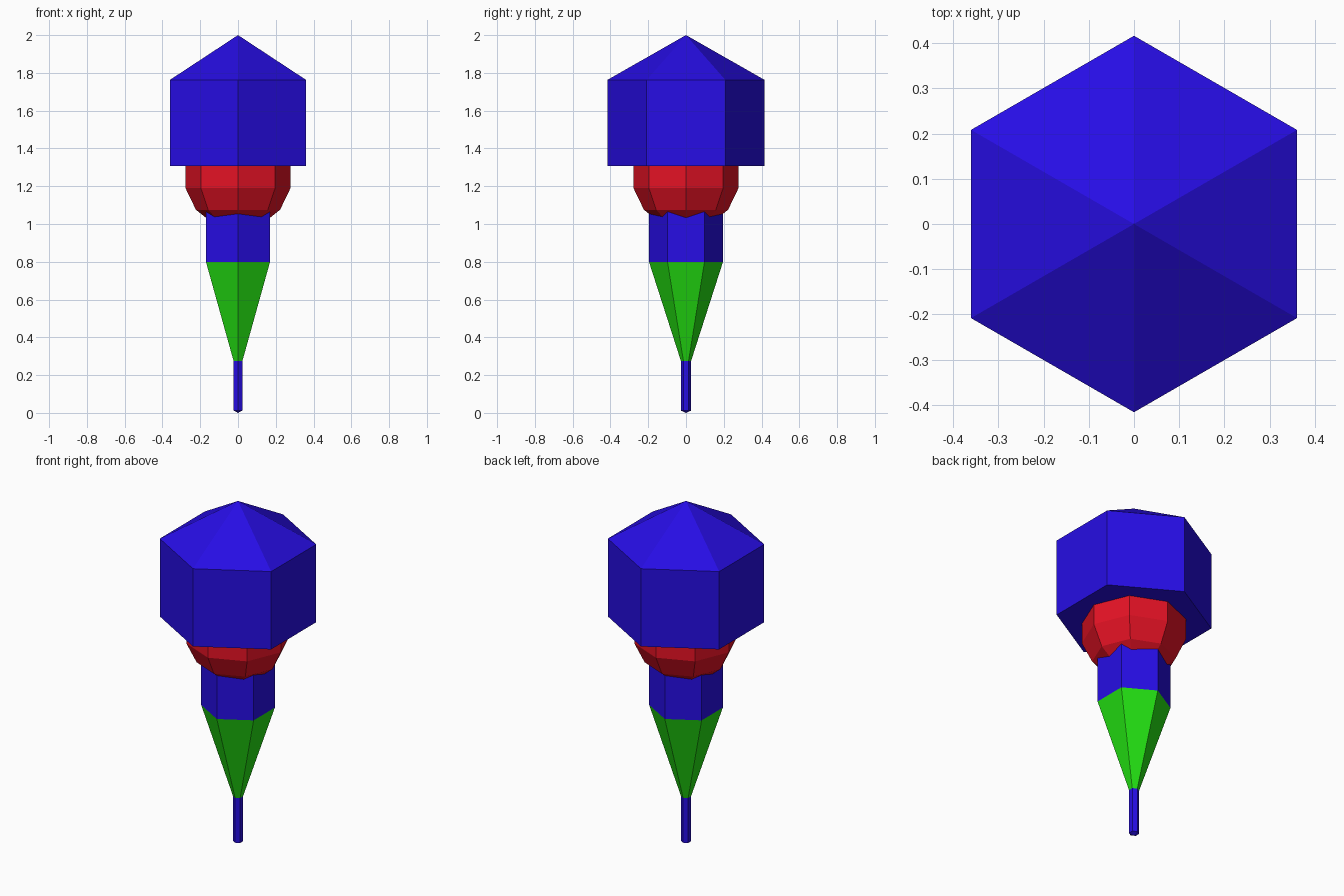
import bpy, bmesh, math

if "Cube" in bpy.data.objects:
    bpy.data.objects.remove(bpy.data.objects["Cube"])


def material(name, rgb):
    m = bpy.data.materials.new(name)
    m.diffuse_color = (*rgb, 1.0)
    m.use_nodes = True
    m.node_tree.nodes["Principled BSDF"].inputs["Base Color"].default_value = m.diffuse_color
    return m


BLUE = material("deep blue", (0.02, 0.004, 0.78))
RED = material("bright red", (0.78, 0.006, 0.018))
GREEN = material("bright green", (0.017, 0.75, 0.006))


def lathe(name, profile, sides, start, mat):
    """Turn a (radius, z) profile, listed bottom to top, into a faceted solid."""
    bm = bmesh.new()
    rings = []
    for r, z in profile:
        if r == 0:
            rings.append([bm.verts.new((0, 0, z))] * sides)
            continue
        angles = [start + math.tau * i / sides for i in range(sides)]
        rings.append([bm.verts.new((r * math.cos(a), r * math.sin(a), z)) for a in angles])
    for low, high in zip(rings, rings[1:]):
        for i in range(sides):
            j = (i + 1) % sides
            corners = [low[i], low[j], high[j], high[i]]
            bm.faces.new(list(dict.fromkeys(corners)))
    # Flat ends where the profile does not close to a point
    if profile[0][0] > 0:
        bm.faces.new(rings[0][::-1])
    if profile[-1][0] > 0:
        bm.faces.new(rings[-1])
    bmesh.ops.recalc_face_normals(bm, faces=bm.faces)
    mesh = bpy.data.meshes.new(name)
    bm.to_mesh(mesh)
    bm.free()
    mesh.materials.append(mat)
    obj = bpy.data.objects.new(name, mesh)
    bpy.context.collection.objects.link(obj)
    return obj


HEX = math.radians(30)  # hexagon corners point to front and back

# Thin rod with a slightly pointed foot
lathe("rod", [(0, 0), (0.027, 0.012), (0.027, 0.30)], 6, HEX, BLUE)

# Tapered lower body and straight collar
lathe("taper", [(0.027, 0.275), (0.196, 0.80)], 6, HEX, GREEN)
lathe("collar", [(0.196, 0.80), (0.196, 1.15)], 6, HEX, BLUE)

# Faceted ball: eight sides, seven bands
R, CENTRE, BANDS = 0.285, 1.253, 7
ball = [(0 if k in (0, BANDS) else R * math.sin(math.pi * k / BANDS),
         CENTRE - R * math.cos(math.pi * k / BANDS)) for k in range(BANDS + 1)]
lathe("ball", ball, 8, 0, RED)

# Wide hexagonal head with a pointed roof
lathe("head", [(0.416, 1.308), (0.416, 1.763), (0, 2.0)], 6, HEX, BLUE)
